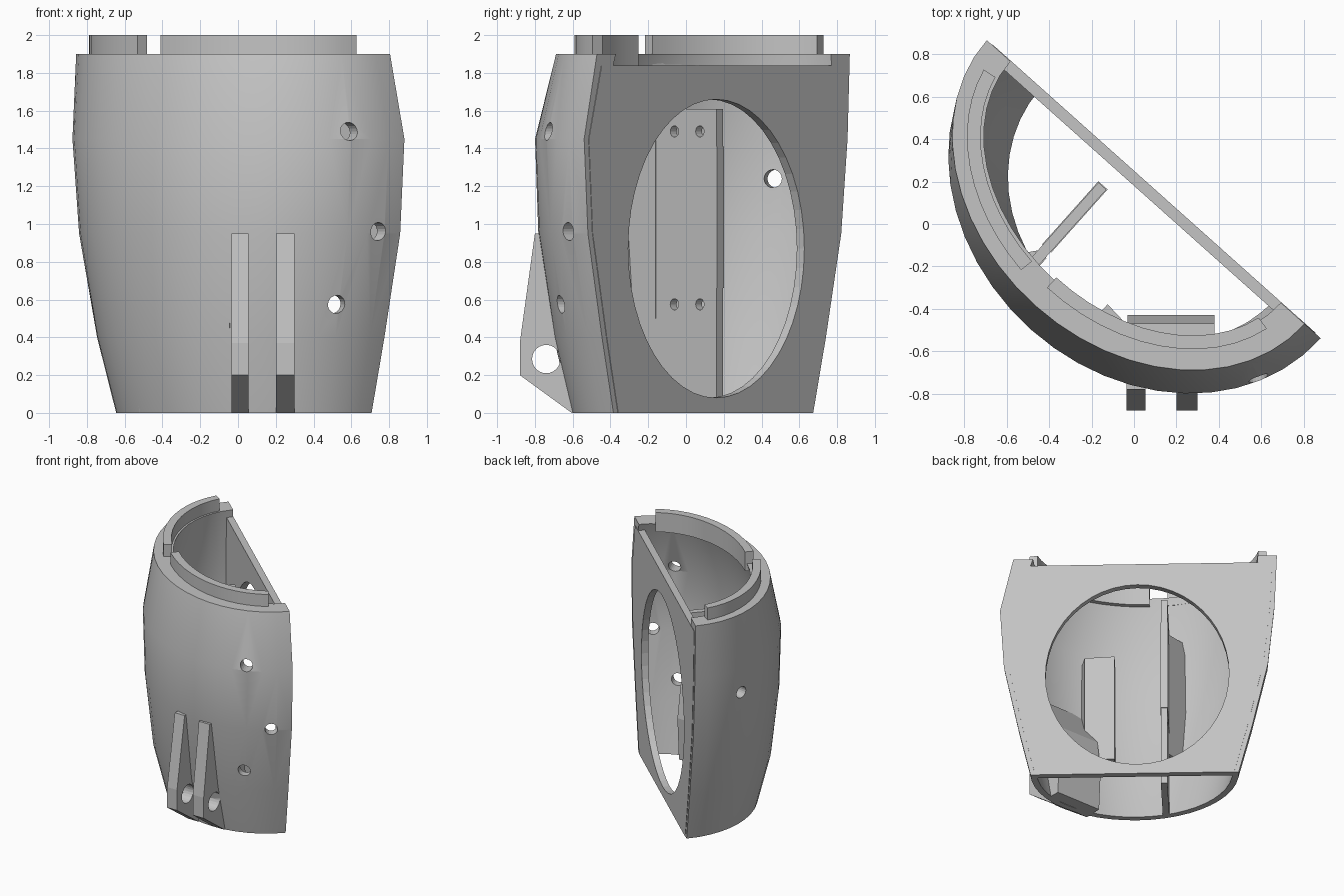
import bpy, bmesh, math
from mathutils import Vector

cube = bpy.data.objects.get("Cube")
if cube:
    bpy.data.objects.remove(cube)

GREY = bpy.data.materials.new("light_grey_plastic")
GREY.use_nodes = True
GREY.diffuse_color = (0.55, 0.55, 0.55, 1)
GREY.node_tree.nodes["Principled BSDF"].inputs["Base Color"].default_value = (0.55, 0.55, 0.55, 1)

D = Vector((0.746, -0.666, 0))    # along the flat cover
N = Vector((-0.666, -0.746, 0))   # away from the cover, into the curved shell
MID = Vector((0.10, 0.158, 0))

# height, centre shift along cover, half length, half depth, wall thickness
LEVELS = [(0.0, 0.02, 0.794, 0.715, 0.05), (0.4, 0.015, 0.89, 0.815, 0.06),
          (0.95, 0.01, 1.007, 0.87, 0.075), (1.45, 0.0, 1.047, 0.88, 0.10),
          (1.9, -0.06, 1.005, 0.782, 0.15)]


def at(d, n, z):
    return MID + D * d + N * n + Vector((0, 0, z))


def finish(name, bm, smooth=False):
    bmesh.ops.recalc_face_normals(bm, faces=bm.faces)
    mesh = bpy.data.meshes.new(name)
    bm.to_mesh(mesh)
    bm.free()
    ob = bpy.data.objects.new(name, mesh)
    bpy.context.collection.objects.link(ob)
    mesh.materials.append(GREY)
    if smooth:
        bpy.ops.object.select_all(action="DESELECT")
        ob.select_set(True)
        bpy.context.view_layer.objects.active = ob
        bpy.ops.object.shade_smooth_by_angle(angle=math.radians(25))
    return ob


def curved_wall(name, rows, start, end, steps):
    """Loft a thick arc; each row is z, shift, half length, half depth, thickness."""
    bm = bmesh.new()
    grid = []
    for i in range(steps + 1):
        t = start + (end - start) * i / steps
        col = []
        for z, s, a, b, w in rows:
            col.append(bm.verts.new(at(s + a * math.cos(t), b * math.sin(t), z)))
        for z, s, a, b, w in reversed(rows):
            col.append(bm.verts.new(at(s + (a - w) * math.cos(t), (b - w) * math.sin(t), z)))
        grid.append(col)
    for p, q in zip(grid, grid[1:]):
        for j in range(len(p)):
            k = (j + 1) % len(p)
            bm.faces.new((p[j], p[k], q[k], q[j]))
    # end caps as one quad per level
    for col in (grid[0], grid[-1]):
        for j in range(len(rows) - 1):
            bm.faces.new((col[j], col[j + 1], col[-2 - j], col[-1 - j]))
    return finish(name, bm, True)


def prism(name, outline, place, lo, hi):
    """Extrude a 2D outline between two depths using a placing function."""
    bm = bmesh.new()
    a = [bm.verts.new(place(u, v, lo)) for u, v in outline]
    b = [bm.verts.new(place(u, v, hi)) for u, v in outline]
    bm.faces.new(a)
    bm.faces.new(b)
    for i in range(len(a)):
        k = (i + 1) % len(a)
        bm.faces.new((a[i], a[k], b[k], b[i]))
    return finish(name, bm)


def ellipse(cu, cv, ru, rv, count):
    return [(cu + ru * math.cos(math.tau * i / count), cv + rv * math.sin(math.tau * i / count))
            for i in range(count)]


def cut(target, cutter):
    cutter.hide_render = True
    mod = target.modifiers.new("cut", "BOOLEAN")
    mod.operation = "DIFFERENCE"
    mod.solver = "EXACT"
    mod.object = cutter
    bpy.ops.object.select_all(action="DESELECT")
    bpy.context.view_layer.objects.active = target
    target.select_set(True)
    bpy.ops.object.modifier_apply(modifier=mod.name)
    bpy.data.objects.remove(cutter)


# Curved shell with screw holes
shell = curved_wall("curved_shell", LEVELS, 0, math.pi, 24)
for x, y, z in [(0.58, -0.71, 1.49), (0.74, -0.62, 0.96), (0.52, -0.66, 0.575), (-0.85, 0.48, 1.24)]:
    p = Vector((x, y, z))
    rel = p - MID
    out = (D * rel.dot(D) / 1.05 ** 2 + N * rel.dot(N) / 0.9 ** 2).normalized()
    side = Vector((-out.y, out.x, 0))

    def drill(u, v, w):
        return p + side * u + Vector((0, 0, v)) + out * w

    cut(shell, prism("hole_cutter", ellipse(0, 0, 0.048, 0.048, 20), drill, -0.22, 0.22))

# Two-piece raised lip with a gap
z, s, a, b, w = LEVELS[-1]
for name, inset, t0, t1 in [("lip_right", 0.07, math.radians(100), math.pi - 0.16),
                            ("lip_left", 0.10, 0.2, math.radians(91))]:
    rows = [(h, s, a - inset, b - inset, 0.065) for h in (1.84, 2.0)]
    curved_wall(name, rows, t0, t1, 12)

# Flat cover with a large oval opening
edge = [(s + a - 0.035, min(z, 1.84)) for z, s, a, b, w in LEVELS]
edge += [(s - a + 0.035, min(z, 1.84)) for z, s, a, b, w in reversed(LEVELS)]


def upright(u, v, depth):
    return at(u, depth, v)


cover = prism("flat_cover", edge, upright, -0.003, 0.05)
cut(cover, prism("oval_cutter", ellipse(0.0, 0.87, 0.70, 0.79, 48), upright, -0.2, 0.2))


# Inner mounting rib with a slightly raised pad and four screw holes
def cross(u, v, depth):
    return at(depth, u, v)


rib = prism("mounting_rib", [(0.15, 0), (0.68, 0), (0.77, 0.4), (0.82, 0.95), (0.80, 1.45),
                             (0.78, 1.61), (0.15, 1.61)], cross, -0.225, -0.175)
for n in (0.27, 0.45):
    for z in (0.575, 1.49):
        cut(rib, prism("screw_cutter", ellipse(n, z, 0.03, 0.03, 14), cross, -0.4, 0))
prism("rib_pad", [(0.146, 0.66), (0.545, 0.66), (0.545, 1.41), (0.146, 1.41)], cross, -0.229, -0.171)


# Buttress beside the rib and mounting block on the shell wall
def level(u, v, depth):
    return at(u, v, depth)


prism("rib_buttress", [(-0.17, 0.58), (-0.225, 0.58), (-0.36, 0.75), (-0.17, 0.75)], level, 0.5, 1.55)
prism("wall_block", [(0.19, 0.55), (0.42, 0.57), (0.45, 0.72), (0.19, 0.75)], level, 0.45, 1.35)


# Front hinge lugs with pin holes
def sideways(u, v, depth):
    return Vector((depth, u, v))


for name, x0, x1, back, top in [("hinge_lug_right", -0.035, 0.055, -0.60, -0.78),
                                ("hinge_lug_left", 0.2, 0.3, -0.605, -0.80)]:
    lug = prism(name, [(back, 0), (-0.88, 0.2), (-0.88, 0.37), (top, 0.95), (-0.74, 0.95),
                       (-0.64, 0.4), (-0.57, 0.0)], sideways, x0, x1)
    cut(lug, prism("pin_cutter", ellipse(-0.74, 0.285, 0.075, 0.075, 24), sideways, x0 - 0.1, x1 + 0.1))

# Thickened wall behind the lugs
prism("lug_backing", [(-0.55, 0), (-0.45, 0), (-0.43, 0.35), (-0.47, 0.6), (-0.68, 0.92), (-0.62, 0.4)],
      sideways, -0.03, 0.38)
